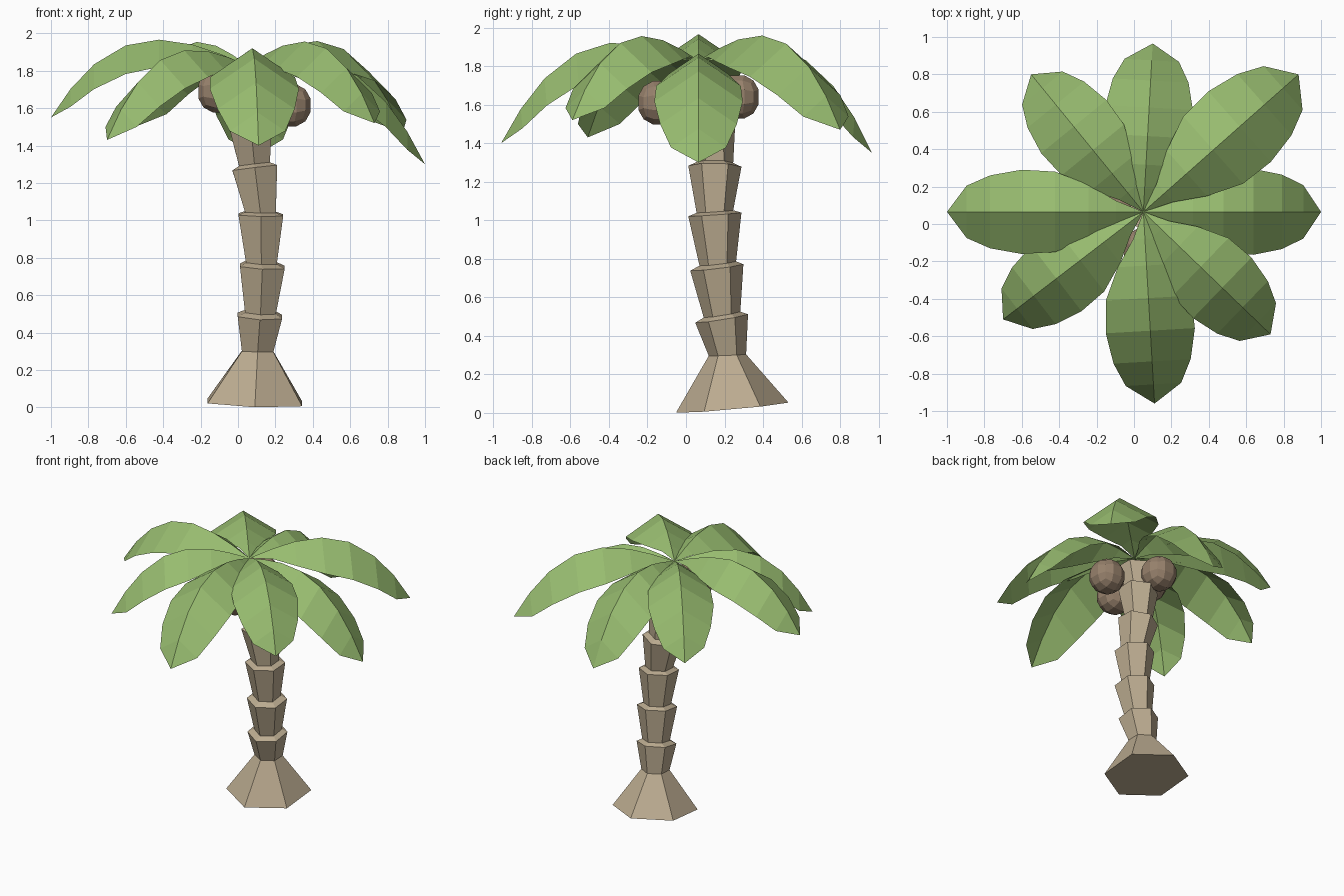
import bpy, bmesh, math
from mathutils import Vector, Matrix

if "Cube" in bpy.data.objects:
    bpy.data.objects.remove(bpy.data.objects["Cube"])


def material(name, rgb):
    m = bpy.data.materials.new(name)
    m.diffuse_color = (*rgb, 1)
    m.use_nodes = True
    m.node_tree.nodes["Principled BSDF"].inputs["Base Color"].default_value = m.diffuse_color
    return m


BARK = material("bark", (0.50, 0.41, 0.28))
GREEN = material("leaf_green", (0.31, 0.50, 0.16))
BROWN = material("husk_brown", (0.31, 0.22, 0.15))


def make_object(name, bm, mat):
    me = bpy.data.meshes.new(name)
    bm.to_mesh(me)
    bm.free()
    me.materials.append(mat)
    ob = bpy.data.objects.new(name, me)
    bpy.context.collection.objects.link(ob)
    return ob


# Trunk: stacked flaring hexagonal sleeves; ring = (x, y, z, radius, slope x, slope y)
RINGS = [
    (0.09, 0.24, 0.027, 0.292, -0.03, 0.09),
    (0.105, 0.215, 0.30, 0.097, -0.02, 0.04),
    (0.117, 0.185, 0.49, 0.137, -0.05, 0.16),
    (0.12, 0.187, 0.51, 0.095, -0.05, 0.16),
    (0.13, 0.16, 0.755, 0.138, -0.05, 0.12),
    (0.125, 0.165, 0.775, 0.095, -0.05, 0.12),
    (0.122, 0.15, 1.03, 0.138, -0.02, 0.07),
    (0.12, 0.15, 1.045, 0.095, -0.02, 0.07),
    (0.09, 0.15, 1.28, 0.138, 0.12, -0.02),
    (0.088, 0.15, 1.30, 0.095, 0.12, -0.02),
    (0.065, 0.12, 1.54, 0.138, 0.1, 0.05),
    (0.06, 0.115, 1.56, 0.095, 0.1, 0.05),
    (0.05, 0.075, 1.76, 0.11, 0.0, 0.0),
]
bm = bmesh.new()
loops = []
for x, y, z, r, sx, sy in RINGS:
    ring = []
    for i in range(6):
        a = math.radians(90 + 60 * i)
        dx, dy = r * math.cos(a), r * math.sin(a)
        ring.append(bm.verts.new((x + dx, y + dy, max(0, z + sx * dx + sy * dy))))
    loops.append(ring)
for lo, hi in zip(loops, loops[1:]):
    for i in range(6):
        j = (i + 1) % 6
        bm.faces.new((lo[i], lo[j], hi[j], hi[i]))
bm.faces.new(loops[0][::-1])
bm.faces.new(loops[-1])
make_object("trunk", bm, BARK)

# Leaves: folded blades arching out of one hub; (tip, rise, width scale)
HUB = Vector((0.05, 0.065, 1.83))
LEAVES = [
    ((1.00, 0.065, 1.30), 0.18, 1.02),
    ((0.88, 0.80, 1.47), 0.45, 1.12),
    ((0.10, 0.965, 1.35), 0.30, 1.04),
    ((-0.55, 0.80, 1.50), 0.43, 1.0),
    ((-1.00, 0.065, 1.55), 0.45, 1.0),
    ((-0.70, -0.51, 1.43), 0.32, 0.98),
    ((0.11, -0.96, 1.40), 0.36, 1.06),
    ((0.73, -0.59, 1.52), 0.43, 1.0),
]
OUTLINE = [(0.14, 0.06), (0.28, 0.145), (0.45, 0.215), (0.62, 0.225),
           (0.78, 0.195), (0.9, 0.14)]
for n, (tip, rise, scale) in enumerate(LEAVES):
    bm = bmesh.new()
    tip = Vector(tip)
    out = Vector((tip.x - HUB.x, tip.y - HUB.y, 0))
    side = Vector((-out.y, out.x, 0)).normalized()
    drop = HUB.z - tip.z
    hub, end = bm.verts.new(HUB), bm.verts.new(tip)
    rows = []
    for t, w in OUTLINE:
        mid = HUB + out * t + Vector((0, 0, rise * t - (rise + drop) * t ** 3))
        w *= scale
        sag = Vector((0, 0, -0.68 * w))
        rows.append([bm.verts.new(p) for p in
                     (mid - side * w + sag, mid, mid + side * w + sag)])
    for k in (0, 1):
        bm.faces.new((hub, rows[0][k], rows[0][k + 1]))
        for a, b in zip(rows, rows[1:]):
            bm.faces.new((a[k], b[k], b[k + 1], a[k + 1]))
        bm.faces.new((rows[-1][k], end, rows[-1][k + 1]))
    make_object(f"leaf_{n + 1}", bm, GREEN)

# Coconuts: low-poly balls made from rounded subdivided cubes
NUTS = [(0.275, 0.04, 1.615), (0.0, 0.265, 1.64),
        (-0.10, 0.04, 1.69), (0.06, -0.135, 1.61)]
for n, pos in enumerate(NUTS):
    bm = bmesh.new()
    bmesh.ops.create_cube(bm, size=2)
    bmesh.ops.subdivide_edges(bm, edges=bm.edges[:], cuts=2, use_grid_fill=True)
    for v in bm.verts:
        v.co = v.co.normalized() * 0.124
    bmesh.ops.transform(bm, matrix=Matrix.Translation(pos), verts=bm.verts)
    make_object(f"coconut_{n + 1}", bm, BROWN)
